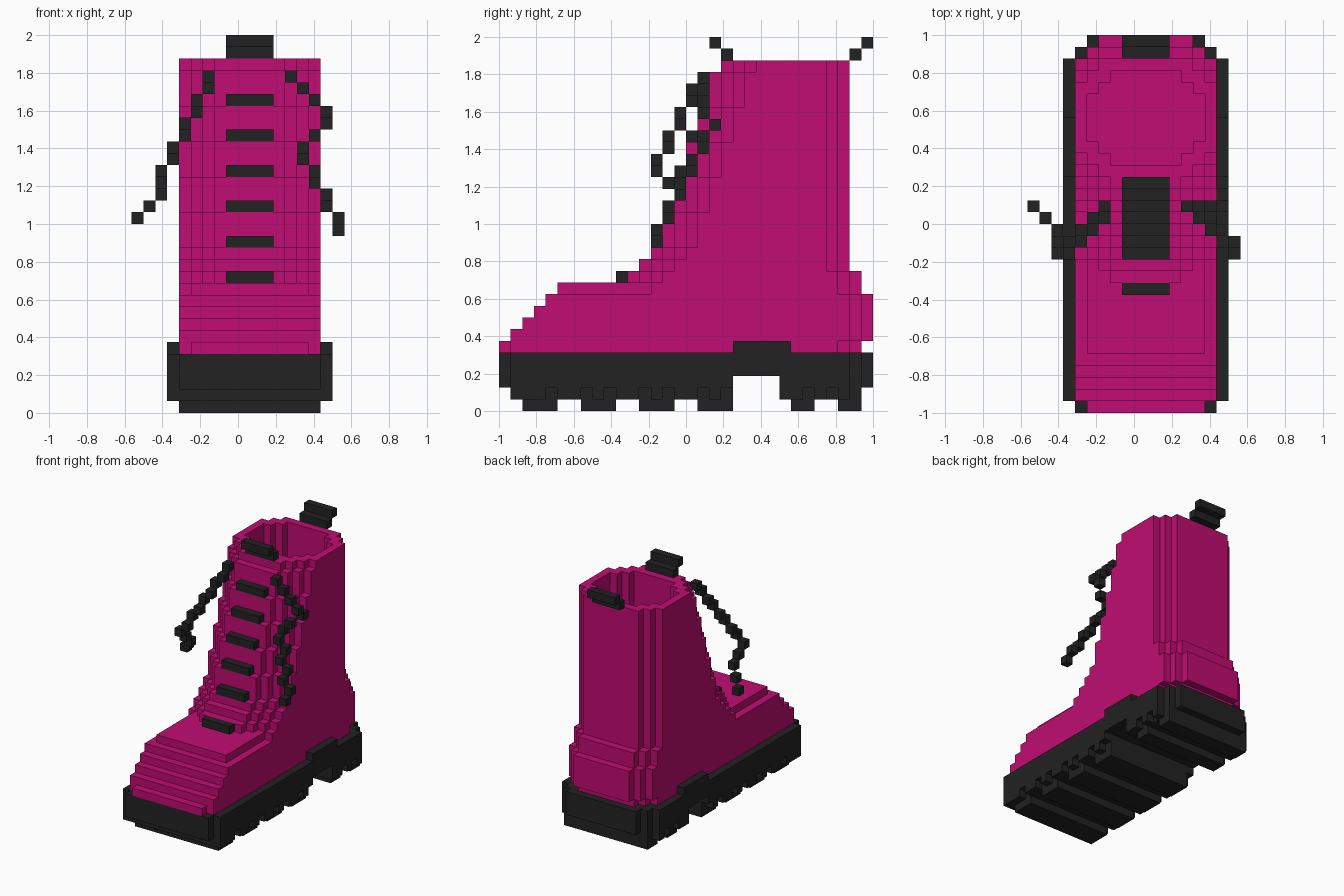
import bpy
import bmesh
from mathutils import Vector

CELL = 1 / 16  # edge length of one cube

default = bpy.data.objects.get("Cube")
if default:
    bpy.data.objects.remove(default, do_unlink=True)


def material(name, color):
    mat = bpy.data.materials.new(name)
    mat.use_nodes = True
    mat.diffuse_color = color
    mat.node_tree.nodes["Principled BSDF"].inputs["Base Color"].default_value = color
    return mat


pink = material("magenta leather", (0.527, 0.004, 0.168, 1))
black = material("black rubber", (0.016, 0.016, 0.016, 1))


def block(x0, x1, y0, y1, z0, z1):
    """Cells of a box, upper bounds exclusive."""
    return {(x, y, z) for x in range(x0, x1) for y in range(y0, y1) for z in range(z0, z1)}


def row(inset, y, z):
    """One row across the boot, inset from both sides of the upper."""
    return block(inset - 5, 7 - inset, y, y + 1, z, z + 1)


# Sole: slab with stepped corners, instep tabs, arch and notched lower rim
sole = block(-6, 8, -15, 14, 1, 5)
for side in (-6, 7):
    sole |= block(side, side + 1, 4, 9, 5, 6)
    for y in (-12, -9, -7, -4, -2, 1, 3, 10, 12):
        sole -= block(side, side + 1, y, y + 1, 1, 2)
sole |= block(-5, 7, -16, -15, 2, 5)
sole |= block(-5, 7, 14, 15, 1, 5) | block(-4, 6, 15, 16, 2, 5)
sole -= block(-6, 8, 4, 8, 0, 3)

# Tread bars
treads = set()
for start, end in ((-14, -11), (-9, -6), (-4, -1), (1, 4), (9, 11), (13, 15)):
    treads |= block(-5, 7, start, end, 0, 1)

# Upper: stepped toe, sloping tongue, rounded heel and shaft
upper = set()
for z in range(5, 30):
    if z < 11:
        front = z - 21
    elif z < 14:
        front = z - 16
    else:
        front = (z - 14) // 3 - 2
    back = 15 if z in (5, 10, 11) else 16 if z < 10 else 14
    for y in range(front, back):
        inset = max(0, 2 - (back - 1 - y))
        if z > 10:
            inset = max(inset, 3 - (y - front))
        elif z == 10 and y < -3 or y == -16:
            inset = max(inset, 1)
        upper |= row(inset, y, z)

# Octagonal opening
for y in range(5, 13):
    inset = 1 + max(0, 7 - y, y - 10)
    for z in range(7, 30):
        upper -= row(inset, y, z)

# Pull tabs at tongue and heel
tongue_tab = block(-1, 3, 3, 4, 30, 31) | block(-1, 3, 2, 3, 31, 32)
heel_tab = block(-1, 3, 14, 15, 30, 31) | block(-1, 3, 15, 16, 31, 32)

# Lace rungs climbing the tongue
rungs = set()
for i, y in enumerate((-6, -3, -2, -1, 0, 1)):
    z = 11 + 3 * i
    rungs |= block(-1, 3, y, y + 1, z, z + 1)

# Loose lace ends
right_lace = {(-1, 2, 27), (-2, 2, 28), (-3, 1, 28), (-3, 0, 27), (-4, 0, 26), (-4, -1, 25),
              (-5, -1, 24), (-5, -2, 23), (-6, -2, 22), (-6, -3, 21), (-7, -3, 20),
              (-7, -2, 19), (-7, -1, 18), (-8, 0, 17), (-9, 1, 16)}
left_lace = {(2, 2, 27), (3, 2, 28), (4, 1, 28), (5, 1, 27), (6, 1, 26), (7, 1, 25),
             (7, 2, 24), (6, 1, 23), (5, 1, 22), (5, 0, 21), (6, 0, 20), (6, -1, 19),
             (7, -1, 18), (7, -2, 17), (8, -2, 16), (8, -3, 15)}

parts = [("sole", sole, black), ("tread_bars", treads, black), ("boot_upper", upper, pink),
         ("tongue_tab", tongue_tab, black), ("heel_tab", heel_tab, black),
         ("lace_rungs", rungs, black), ("right_lace", right_lace, black),
         ("left_lace", left_lace, black)]
filled = set().union(*(cells for _, cells, _ in parts))


def build(name, cells, mat):
    """Mesh the faces of the cells that are open to the air."""
    bm = bmesh.new()
    for cell in sorted(cells):
        for axis in range(3):
            for sign in (-1, 1):
                near = list(cell)
                near[axis] += sign
                if tuple(near) in filled:
                    continue
                n, u, v = Vector(), Vector(), Vector()
                n[axis] = sign / 2
                u[(axis + 1) % 3] = 0.5
                v[(axis + 2) % 3] = sign / 2
                mid = Vector(cell) + Vector((0.5, 0.5, 0.5)) + n
                corners = (mid - u - v, mid + u - v, mid + u + v, mid - u + v)
                bm.faces.new([bm.verts.new(c * CELL) for c in corners])
    bmesh.ops.remove_doubles(bm, verts=bm.verts, dist=0.001)
    mesh = bpy.data.meshes.new(name)
    bm.to_mesh(mesh)
    bm.free()
    mesh.materials.append(mat)
    bpy.context.collection.objects.link(bpy.data.objects.new(name, mesh))


for part in parts:
    build(*part)
